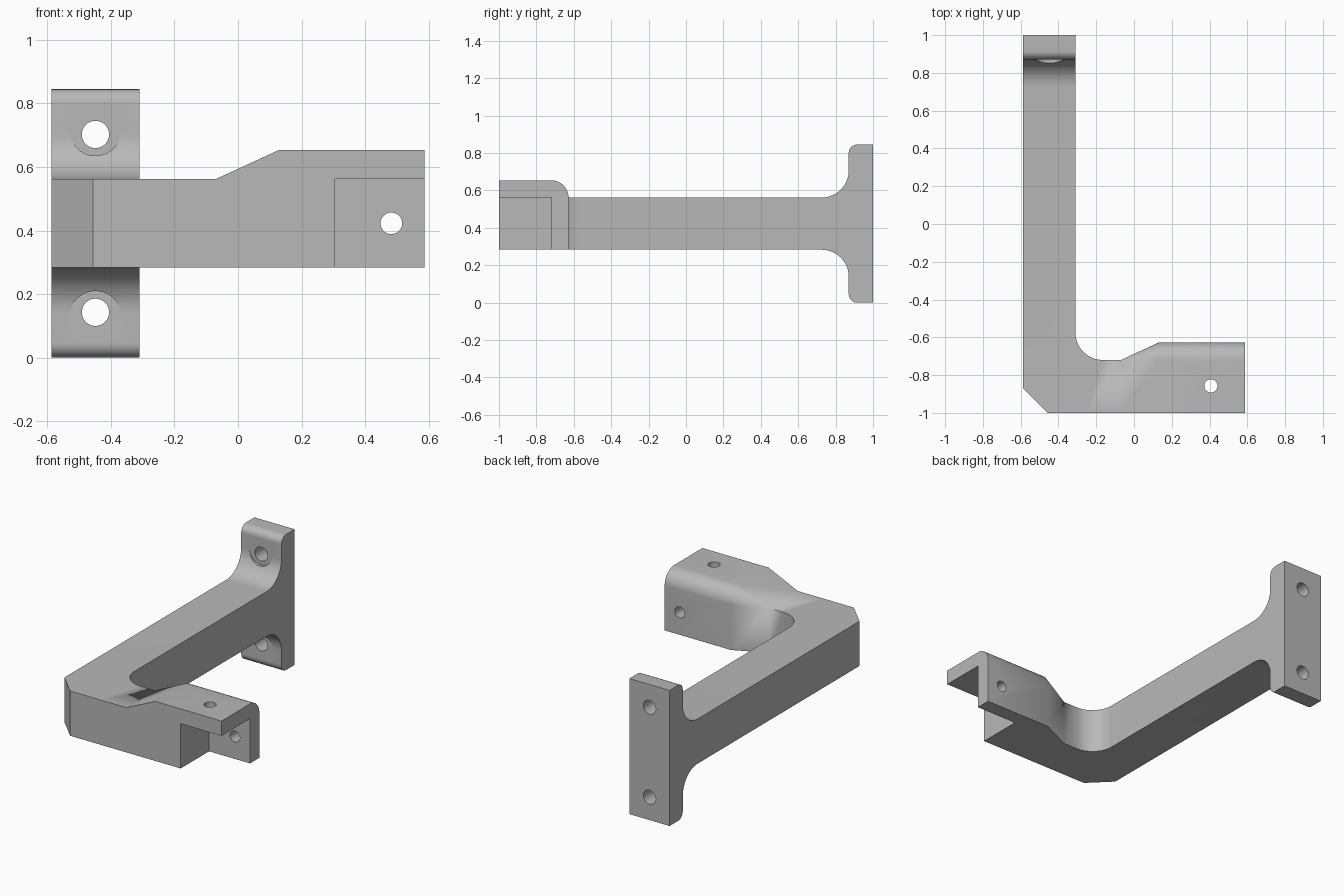
import bpy, bmesh
from math import sin, cos, pi
from mathutils import Vector

cube = bpy.data.objects.get("Cube")
if cube:
    bpy.data.objects.remove(cube, do_unlink=True)

grey = bpy.data.materials.new("plain grey")
grey.use_nodes = True
grey.diffuse_color = (0.48, 0.48, 0.48, 1)
grey.node_tree.nodes["Principled BSDF"].inputs["Base Color"].default_value = (0.48, 0.48, 0.48, 1)

# Main dimensions
W = 0.587                 # half width
ARM = -0.31               # inner side of the long arm
LOW, HIGH = 0.283, 0.562  # underside and top of the arms
MID = (LOW + HIGH) / 2
FACE = 0.87               # front of the wall plate
BACK = -0.72              # rear of the short arm
GROW = 0.092              # thickness of the clamp walls


def arc(cx, cy, r, start, end, n=16):
    """Points on an arc, angles in quarter turns."""
    angles = [(start + (end - start) * i / n) * pi / 2 for i in range(n + 1)]
    return [(cx + r * cos(a), cy + r * sin(a)) for a in angles]


def loft(name, sections):
    """Solid skinned through matching closed sections."""
    bm = bmesh.new()
    rings = [[bm.verts.new(p) for p in s] for s in sections]
    n = len(rings[0])
    for a, b in zip(rings, rings[1:]):
        for i in range(n):
            j = (i + 1) % n
            bm.faces.new((a[i], a[j], b[j], b[i]))
    bm.faces.new(rings[0][::-1])
    bm.faces.new(rings[-1])
    bmesh.ops.remove_doubles(bm, verts=bm.verts, dist=1e-5)
    bmesh.ops.recalc_face_normals(bm, faces=bm.faces)
    mesh = bpy.data.meshes.new(name)
    bm.to_mesh(mesh)
    bm.free()
    mesh.materials.append(grey)
    obj = bpy.data.objects.new(name, mesh)
    bpy.context.collection.objects.link(obj)
    return obj


def cylinder(axis, a, b, r, start, end):
    """Round cutter along y or z; a and b are the other two coordinates."""
    ring = arc(a, b, r, 0, 4, 40)[:-1]
    place = (lambda u, v, t: (u, t, v)) if axis == "y" else (lambda u, v, t: (u, v, t))
    return loft("cutter", [[place(u, v, t) for u, v in ring] for t in (start, end)])


def combine(obj, other, operation):
    mod = obj.modifiers.new(operation.lower(), "BOOLEAN")
    mod.operation, mod.solver, mod.object = operation, "EXACT", other
    bpy.context.view_layer.objects.active = obj
    bpy.ops.object.modifier_apply(modifier=mod.name)
    bpy.data.objects.remove(other, do_unlink=True)


# Side outline: arm flaring into a wall plate with rounded front edges
R, r = 0.145, 0.045
TOP = MID * 2
upper = arc(FACE - R, HIGH + R, R, -1, 0) + arc(FACE + r, TOP - r, r, 2, 1, 8) + [(1, TOP)]
lower = [(y, TOP - z) for y, z in reversed(upper)]
side = [(-1, HIGH)] + upper + lower + [(-1, LOW)]
bracket = loft("bracket", [[(x, y, z) for y, z in side] for x in (-1, 1)])

# Plan outline: L shape with chamfered outer and rounded inner corner
START = -0.07
plan = [(-W, 1.1), (-W, -0.87), (-0.457, -1.0), (START, -1.0), (START, BACK)]
plan += arc(ARM + R, BACK + R, R, 3, 2) + [(ARM, 1.1)]
combine(bracket, loft("plan_cutter", [[(x, y, z) for x, y in plan] for z in (-1, 2)]), "INTERSECT")


# Clamp head: section swelling up and back along the short arm
def head_section(x, grow):
    pts = [(-1, LOW), (-1, HIGH + grow)] + arc(BACK, HIGH, grow, 1, 0) + [(BACK + grow, LOW)]
    return [(x, y, z) for y, z in pts]


head = loft("clamp_head", [head_section(START, 0), head_section(0.13, GROW), head_section(W, GROW)])

# Square recess leaving a top and a rear wall
recess = [(-1.1, LOW - 0.1), (-1.1, HIGH), (BACK, HIGH), (BACK, LOW - 0.1)]
combine(head, loft("recess", [[(x, y, z) for y, z in recess] for x in (0.305, 0.7)]), "DIFFERENCE")

# Clamp holes
combine(head, cylinder("z", 0.407, -0.857, 0.035, 0.5, 0.8), "DIFFERENCE")
combine(head, cylinder("y", 0.483, MID, 0.034, -0.8, -0.5), "DIFFERENCE")
combine(bracket, head, "UNION")

# Wall plate holes with spot faces cut into the flare
for s in (-1, 1):
    combine(bracket, cylinder("y", -0.449, MID + s * 0.28, 0.043, 0.7, 1.2), "DIFFERENCE")
    combine(bracket, cylinder("y", -0.449, MID + s * 0.294, 0.081, 0.6, FACE), "DIFFERENCE")

# Smooth rounded surfaces, crisp edges
for o in bpy.context.selected_objects:
    o.select_set(False)
bracket.select_set(True)
bpy.context.view_layer.objects.active = bracket
bpy.ops.object.shade_smooth_by_angle(angle=pi / 7)
